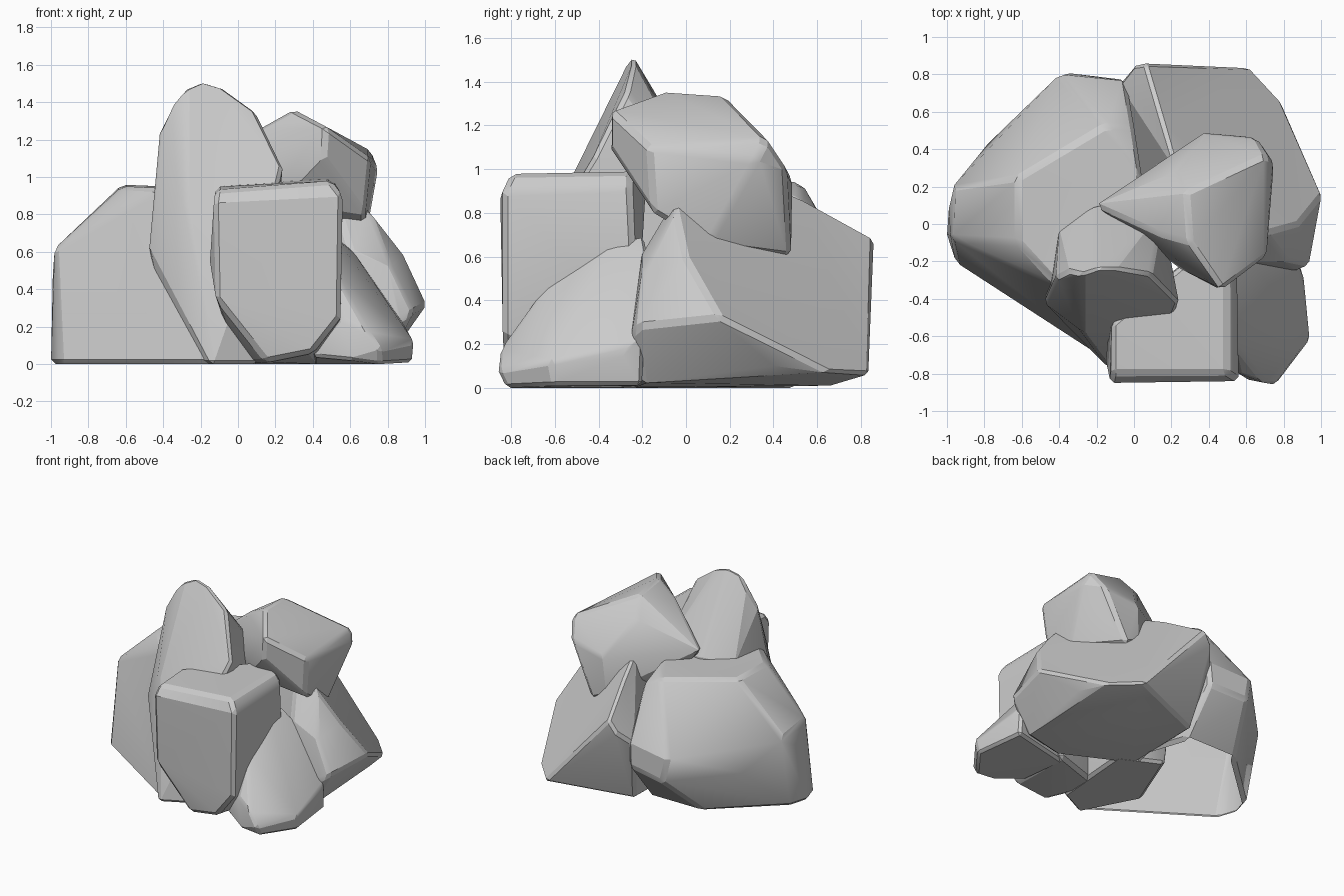
import bpy, bmesh, math


def rock(name, pts, width=0.025, open_base=False):
    """Chiselled boulder: convex hull of a few corner points with chipped edges."""
    bm = bmesh.new()
    for p in pts:
        bm.verts.new(p)
    res = bmesh.ops.convex_hull(bm, input=bm.verts[:])
    junk = {g for g in res["geom_interior"] + res["geom_unused"]
            if isinstance(g, bmesh.types.BMVert)}
    bmesh.ops.delete(bm, geom=list(junk), context='VERTS')
    # merge nearly flat facets into broad planes, then chip the sharp edges
    bmesh.ops.dissolve_limit(bm, angle_limit=math.radians(7),
                             verts=bm.verts[:], edges=bm.edges[:])
    sharp = [e for e in bm.edges if len(e.link_faces) == 2
             and e.calc_face_angle() > math.radians(28)]
    bmesh.ops.bevel(bm, geom=sharp, offset=width, segments=1,
                    affect='EDGES', clamp_overlap=True)
    bmesh.ops.triangulate(bm, faces=[f for f in bm.faces if len(f.verts) > 4])
    bmesh.ops.recalc_face_normals(bm, faces=bm.faces[:])
    if open_base:
        base = [f for f in bm.faces
                if f.normal.z < -.9 and f.calc_center_median().z < .05]
        bmesh.ops.delete(bm, geom=base, context='FACES')
    me = bpy.data.meshes.new(name)
    bm.to_mesh(me)
    bm.free()
    ob = bpy.data.objects.new(name, me)
    bpy.context.collection.objects.link(ob)
    bpy.ops.object.select_all(action='DESELECT')
    ob.select_set(True)
    bpy.context.view_layer.objects.active = ob
    bpy.ops.object.shade_smooth_by_angle(angle=math.radians(20))
    return ob


# Broad boulder on the left, undercut at the back and hollow underneath
rock("left_boulder", [
    (-1, -.06, 0), (-.96, .08, 0), (-.5, .5, 0), (-.05, .5, 0),
    (.05, .2, 0), (-.12, -.75, 0), (-.95, -.21, 0),
    (-.99, .08, .48), (-.78, .43, .34), (-.36, .81, .3), (-.05, .77, .33),
    (-.98, -.08, .62), (-.97, .2, .57), (-.4, .8, .48), (-.04, .77, .5),
    (-.62, -.1, .95), (-.62, .25, .96), (-.15, .53, .94),
    (0, .52, .86), (.05, .2, .93), (-.4, -.34, .94)], 0.025, open_base=True)

# Wedge-shaped boulder at the back right, sloping down to the right
rock("back_boulder", [
    (.06, .86, .69), (0, .85, .6), (.15, .55, .86), (.22, .3, .97),
    (.5, 0, .95), (.7, -.05, .83), (.88, 0, .6), (1.01, .16, .32),
    (.94, -.22, .28), (.87, -.25, .24), (.62, .84, .06), (.79, .66, .07),
    (.85, .4, .1), (.8, -.2, .02), (.5, .66, .01), (0, .62, .01), (0, 0, 0),
    (.5, -.25, 0), (-.08, .75, .5), (.6, -.2, .62), (.82, -.2, .53)], 0.02)

# Tall pointed slab in the middle
rock("tall_slab", [
    (-.19, -.24, 1.52), (-.28, -.27, 1.48), (-.09, -.24, 1.49),
    (.09, -.27, 1.36), (-.35, -.25, 1.39), (-.42, -.29, 1.25),
    (-.42, -.3, .92), (-.48, -.42, .62), (.24, -.42, 1.06), (.2, -.52, .9),
    (-.2, .1, .95), (-.4, -.02, .9), (.15, .05, .95), (-.28, -.58, .85),
    (-.2, -.68, .3), (-.14, -.77, 0), (.1, -.65, 0),
    (-.16, .15, 0), (-.36, -.35, 0), (.15, 0, 0)], 0.02)

# Block perched on top at the right
rock("upper_block", [
    (.3, -.1, 1.36), (.28, .17, 1.34), (.12, -.05, 1.26), (-.21, .1, 1.0),
    (.22, .28, 1.2), (.38, .49, .95), (.66, .46, 1.0), (.71, .37, 1.14),
    (.75, .32, 1.04), (.71, -.17, 1.1), (.47, -.35, 1.27), (.46, -.35, 1.1),
    (.68, -.15, .8), (.25, -.24, 1.0), (.47, .48, .6), (.35, .47, .65),
    (.68, .1, .65), (.1, .1, .7), (.2, -.18, .85)], 0.022)

# Upright block at the front, tapering to the ground
rock("front_block", [
    (-.12, -.8, .93), (.5, -.8, .98), (.5, -.25, .99), (.3, -.18, .98),
    (-.12, -.53, .95), (-.15, -.73, .55), (-.12, -.84, .35),
    (.55, -.84, .25), (.56, -.84, .9), (-.13, -.85, .86),
    (.15, -.8, .01), (.4, -.83, .06), (.45, -.25, 0), (0, -.4, 0),
    (.55, -.22, .3), (.55, -.25, .92), (-.13, -.5, .6)], 0.025)

# Low sloping stone at the front right
rock("low_stone", [
    (.5, -.19, .7), (.52, -.35, .67), (.52, -.62, .49), (.56, -.8, .24),
    (.7, -.85, .17), (.76, -.86, .08), (.94, -.62, .12), (.91, -.3, .16),
    (.87, -.19, .24), (.62, -.17, .6), (.4, -.7, .04), (.6, -.83, .02),
    (.76, -.82, 0), (.93, -.6, .01), (.88, -.2, .01), (.4, -.3, 0)], 0.018)
